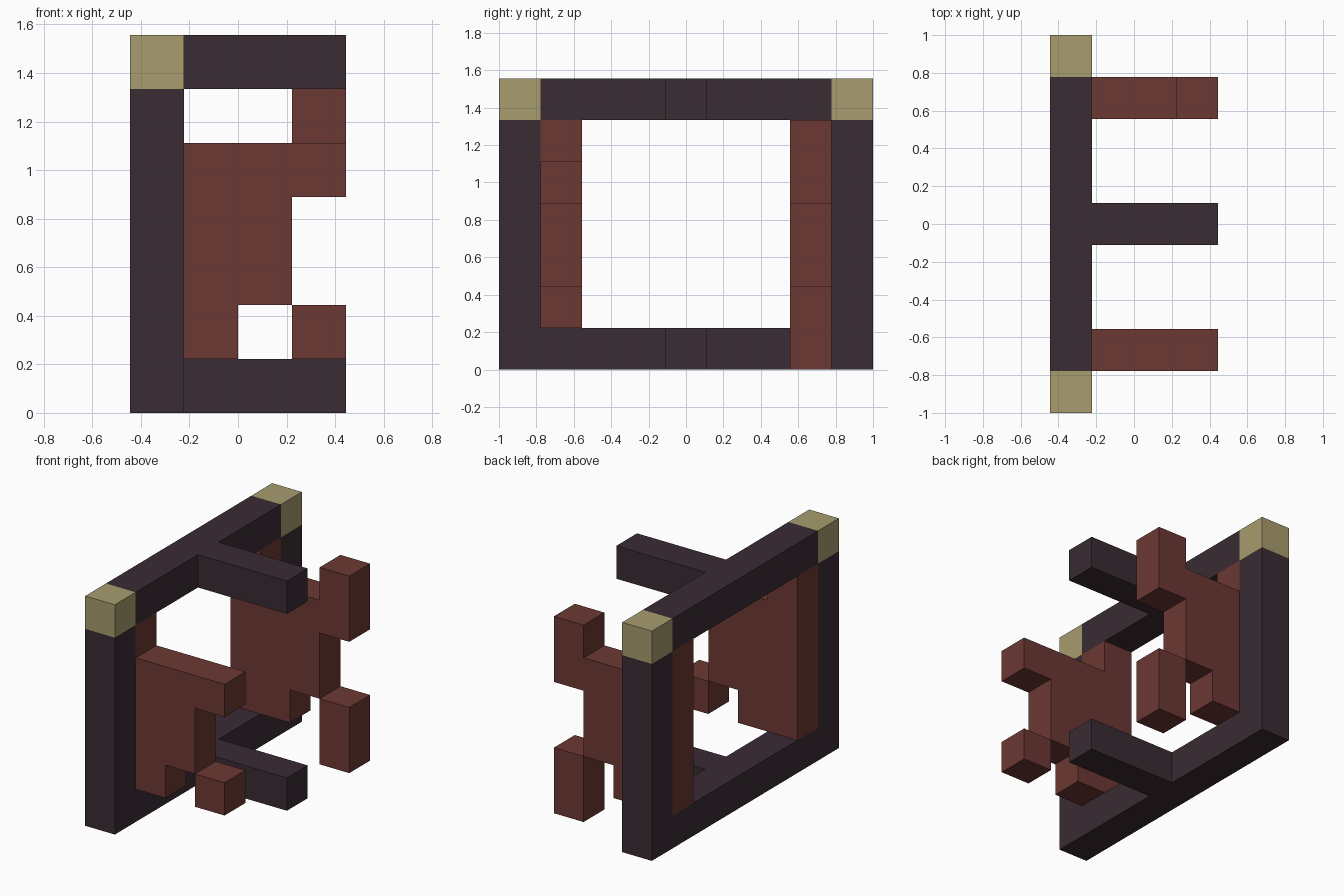
import bpy
import bmesh

if "Cube" in bpy.data.objects:
    bpy.data.objects.remove(bpy.data.objects["Cube"])

U = 2 / 9  # one block of the grid: 4 wide, 9 deep, 7 high


def material(name, rgb):
    m = bpy.data.materials.new(name)
    m.diffuse_color = (*rgb, 1)
    m.use_nodes = True
    m.node_tree.nodes["Principled BSDF"].inputs["Base Color"].default_value = m.diffuse_color
    return m


DARK = material("dark plum", (0.042, 0.025, 0.034))
RED = material("brick red", (0.150, 0.040, 0.033))
SAND = material("sand", (0.392, 0.333, 0.156))


def prism(name, outline, y0, y1, mat):
    """Extrude an x-z outline in block units from y0 to y1."""
    bm = bmesh.new()
    verts = [bm.verts.new(((x - 2) * U, (y0 - 4.5) * U, z * U)) for x, z in outline]
    face = bm.faces.new(verts)
    ext = bmesh.ops.extrude_face_region(bm, geom=[face])
    moved = [g for g in ext["geom"] if isinstance(g, bmesh.types.BMVert)]
    bmesh.ops.translate(bm, verts=moved, vec=(0, (y1 - y0) * U, 0))
    bmesh.ops.recalc_face_normals(bm, faces=bm.faces)
    me = bpy.data.meshes.new(name)
    bm.to_mesh(me)
    bm.free()
    me.materials.append(mat)
    ob = bpy.data.objects.new(name, me)
    bpy.context.collection.objects.link(ob)
    return ob


def box(name, x0, x1, y0, y1, z0, z1, mat):
    return prism(name, [(x0, z0), (x1, z0), (x1, z1), (x0, z1)], y0, y1, mat)


# upright frame: posts with pale corner caps
for side, y in (("front", 0), ("back", 8)):
    box(side + "_post", 0, 1, y, y + 1, 0, 6, DARK)
    box(side + "_corner_cap", 0, 1, y, y + 1, 6, 7, SAND)

# top and bottom beams, each with a central prong
for level, z in (("bottom", 0), ("top", 6)):
    box(level + "_beam", 0, 1, 1, 8, z, z + 1, DARK)
    box(level + "_prong", 1, 4, 4, 5, z, z + 1, DARK)

# stepped red panels inside the frame
lower_steps = [(0, 1), (2, 1), (2, 2), (3, 2), (3, 4), (4, 4)]
inner_top = [(1, 5), (1, 6), (0, 6)]
prism("front_panel", lower_steps + [(4, 5)] + inner_top, 1, 2, RED)
prism("back_panel", lower_steps + [(4, 6), (3, 6), (3, 5)] + inner_top, 7, 8, RED)

# detached blocks below the panel tips
box("front_loose_block", 3, 4, 1, 2, 1, 2, RED)
box("back_loose_block", 3, 4, 7, 8, 0, 2, RED)
